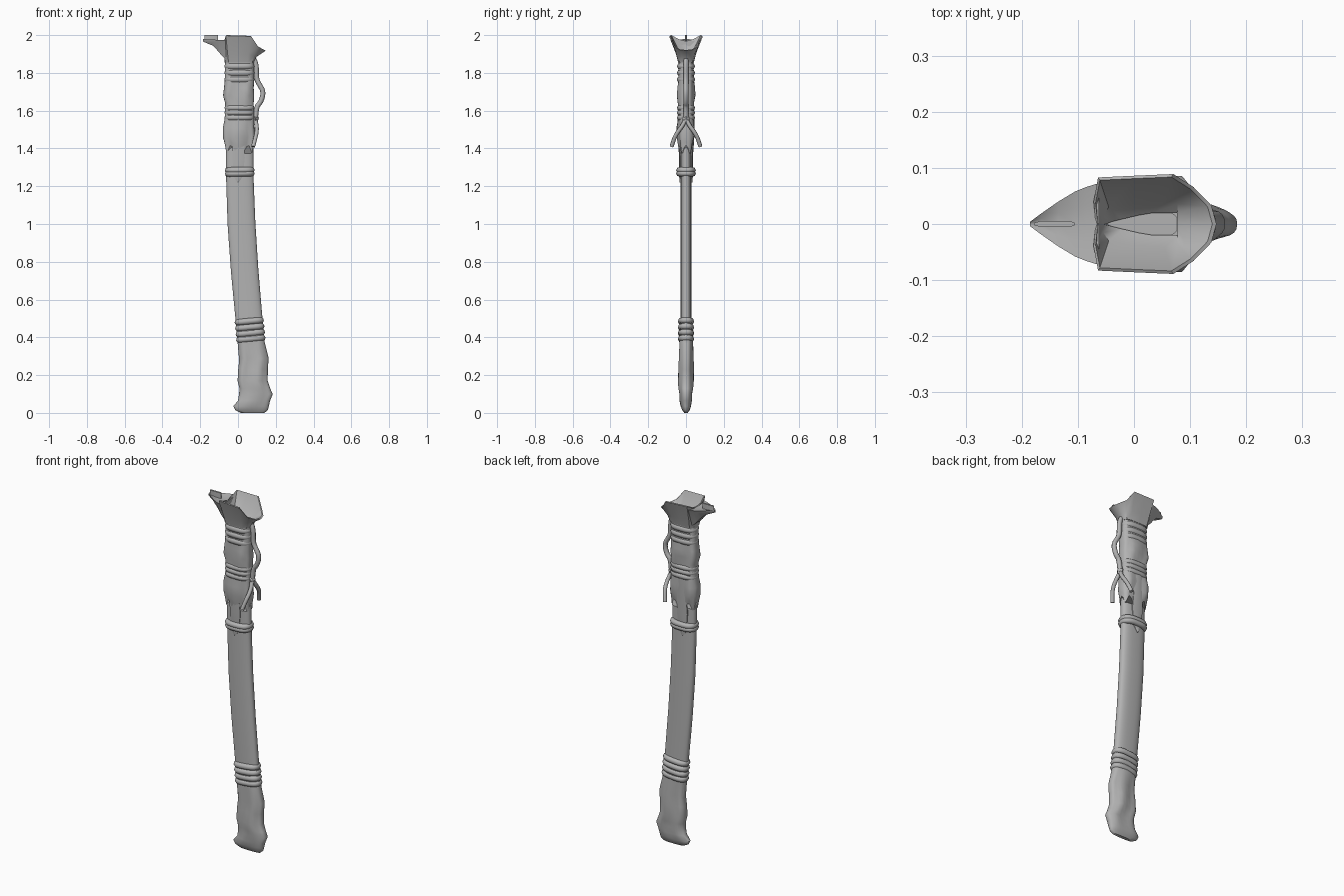
import bpy, bmesh, math

grey = bpy.data.materials.new("worn_grey")
grey.diffuse_color = (0.45, 0.45, 0.45, 1)


def finish(ob, angle=40):
    ob.data.materials.append(grey)
    bpy.ops.object.select_all(action='DESELECT')
    ob.select_set(True)
    bpy.context.view_layer.objects.active = ob
    if ob.type == 'CURVE':
        bpy.ops.object.convert(target='MESH')
    bpy.ops.object.shade_smooth_by_angle(angle=math.radians(angle))
    return ob


def loft(name, rings, angle=40):
    """Skin a list of equal-length point rings and cap both ends."""
    bm = bmesh.new()
    vs = [[bm.verts.new(p) for p in r] for r in rings]
    n = len(vs[0])
    for a, b in zip(vs, vs[1:]):
        for i in range(n):
            j = (i + 1) % n
            bm.faces.new((a[i], a[j], b[j], b[i]))
    bm.faces.new(vs[0])
    bm.faces.new(vs[-1])
    bmesh.ops.recalc_face_normals(bm, faces=bm.faces)
    me = bpy.data.meshes.new(name)
    bm.to_mesh(me)
    bm.free()
    ob = bpy.data.objects.new(name, me)
    bpy.context.collection.objects.link(ob)
    return finish(ob, angle)


def tube(name, pts, r, cyclic=False, smooth_path=False):
    """Round cord along a path."""
    cu = bpy.data.curves.new(name, 'CURVE')
    cu.dimensions = '3D'
    cu.bevel_depth = r
    cu.bevel_resolution = 2
    cu.use_fill_caps = True
    sp = cu.splines.new('NURBS' if smooth_path else 'POLY')
    sp.points.add(len(pts) - 1)
    for p, co in zip(sp.points, pts):
        p.co = (*co, 1)
    sp.use_cyclic_u = cyclic
    if smooth_path:
        sp.use_endpoint_u = True
        sp.order_u = 3
        sp.resolution_u = 6
    ob = bpy.data.objects.new(name, cu)
    bpy.context.collection.objects.link(ob)
    return finish(ob, 60)


def oval(xl, xr, hy, z, tilt=0.0, n=32, p=3.0, fold=0.0, phase=0.0, jag=0.0):
    """Flattened oval ring, optionally creased by folds."""
    cx, hx = (xl + xr) / 2, (xr - xl) / 2
    pts = []
    for i in range(n):
        a = 2 * math.pi * i / n
        c, s = math.cos(a), math.sin(a)
        f = 1 + fold * math.sin(5 * a + phase) * abs(s)
        x = hx * math.copysign(abs(c) ** (2 / p), c)
        y = hy * f * math.copysign(abs(s) ** (2 / p), s)
        pts.append((cx + x, y, z + tilt * x + jag * math.cos(6 * a)))
    return pts


# z, left x, right x of the curved sheath
LINE = [(0.2, 0.012, 0.155), (0.3, 0.005, 0.148), (0.5, -0.013, 0.129),
        (0.75, -0.037, 0.108), (1.0, -0.055, 0.092), (1.25, -0.063, 0.082),
        (1.5, -0.066, 0.081), (1.9, -0.065, 0.08)]


def edges(z):
    for (z0, a0, b0), (z1, a1, b1) in zip(LINE, LINE[1:]):
        if z <= z1:
            t = (z - z0) / (z1 - z0)
            return a0 + (a1 - a0) * t, b0 + (b1 - b0) * t
    return LINE[-1][1:]


def lean(z):
    return (sum(edges(z - 0.05)) - sum(edges(z + 0.05))) / 0.2


# sheath body
loft("sheath", [oval(*edges(z), 0.028, z, lean(z), p=2.6)
                for z in [0.28 + i * 0.08 for i in range(21)]])


# wound cord bands
def band(name, zs, r, hy):
    for i, z in enumerate(zs):
        xl, xr = edges(z)
        tube(f"{name}_{i + 1}", oval(xl + r * 0.6, xr - r * 0.6, hy - r, z, lean(z), p=2.8),
             r, cyclic=True)


band("upper_band", (1.835, 1.80, 1.765), 0.019, 0.048)
band("middle_band", (1.615, 1.59, 1.563), 0.016, 0.048)
band("ring_band", (1.285, 1.267), 0.016, 0.052)
band("lower_band", (0.485, 0.453, 0.422, 0.392), 0.017, 0.043)

# creased cloth wraps: z, left, right, half thickness, fold, phase
upper = [(1.86, -.068, .083, .040, 0, 0), (1.76, -.070, .085, .041, .03, 0),
         (1.72, -.074, .083, .044, .12, 0.5), (1.68, -.079, .086, .045, .14, 1.4),
         (1.64, -.068, .083, .041, .08, 2), (1.56, -.070, .085, .040, .05, 2.4),
         (1.51, -.080, .086, .045, .12, 3), (1.46, -.080, .090, .043, .16, 3.4),
         (1.425, -.072, .084, .038, .12, 3.8), (1.395, -.066, .082, .033, .1, 4)]
loft("upper_cloth", [oval(a, b, h, z, fold=f, phase=p, jag=0.022 if z < 1.4 else 0.01 * (z < 1.45))
                     for z, a, b, h, f, p in upper], 50)
tip = [(.44, -.003, .132, .034, 0, 0), (.37, .000, .142, .036, .05, 0),
       (.29, .008, .162, .036, .15, .6), (.23, .001, .158, .037, .18, 1.2),
       (.17, -.002, .157, .038, .16, 1.8), (.13, .008, .170, .036, .14, 2.4),
       (.10, .006, .184, .032, .1, 2.8), (.065, .000, .170, .032, .08, 3.2),
       (.035, -.025, .163, .027, .05, 3.6), (.015, -.015, .158, .020, 0, 0),
       (.000, .015, .140, .009, 0, 0)]
loft("tip_wrap", [oval(a, b, h, z, p=2.5, fold=f, phase=p) for z, a, b, h, f, p in tip], 50)

# hanging pointed straps on both faces
for name, s in (("front_strap", -1), ("back_strap", 1)):
    rows = [(1.56, -.022, .025, .044), (1.44, -.027, .032, .043), (1.35, -.030, .036, .036),
            (1.25, -.022, .024, .036), (1.22, -.003, .003, .034)]
    loft(name, [[(a, s * .02, z), (b, s * .02, z), (b, s * (h - .005), z),
                 ((a + b) / 2, s * h, z), (a, s * (h - .005), z)] for z, a, b, h in rows], 35)


# flared mouth: half outlines from the right lip round to the left wall
def mirrored(half):
    return half + [(x, -y, z) for x, y, z in reversed(half[1:-1])]


base = [(.084, 0, 1.855), (.082, .02, 1.855), (.076, .034, 1.855), (.05, .041, 1.855),
        (.0, .042, 1.855), (-.05, .040, 1.855), (-.067, .025, 1.855), (-.070, 0, 1.855)]
neck = [(.098, 0, 1.885), (.096, .022, 1.885), (.086, .042, 1.89), (.055, .052, 1.90),
        (.0, .053, 1.90), (-.055, .052, 1.90), (-.072, .03, 1.89), (-.074, 0, 1.89)]
rim = [(.147, 0, 1.918), (.138, .033, 1.922), (.106, .066, 1.94), (.07, .089, 1.993),
       (.0, .086, 1.995), (-.064, .083, 1.997), (-.072, .04, 1.975), (-.068, 0, 1.965)]
inner = [(x * .95, y * .94, z + .003) for x, y, z in rim]
floor = [(.090, 0, 1.893), (.085, .022, 1.893), (.078, .036, 1.895), (.055, .042, 1.905),
         (.0, .036, 1.905), (-.045, .030, 1.905), (-.055, .015, 1.91), (-.057, 0, 1.91)]
slot = [(.077, 0, 1.885), (.077, .010, 1.885), (.077, .020, 1.885), (.035, .020, 1.885),
        (.01, .016, 1.885), (-.02, .009, 1.885), (-.04, .004, 1.885), (-.05, 0, 1.885)]
pit = [(x, y, 1.87) for x, y, z in slot]
loft("mouth", [mirrored(r) for r in (base, neck, rim, inner, floor, slot, pit)], 35)

# pointed spout on the left: x, half width, top z, bottom z
spout = [(-.185, .004, 1.980, 1.966), (-.165, .019, 1.978, 1.957), (-.135, .040, 1.976, 1.945),
         (-.105, .058, 1.975, 1.915), (-.085, .066, 1.974, 1.89), (-.062, .073, 1.974, 1.868)]
loft("spout", [[(x, w, t), (x, w * .5, t - .005), (x, 0, t - .007), (x, -w * .5, t - .005),
                (x, -w, t), (x, -w * .9, t - .012), (x, -w * .45, b), (x, w * .45, b),
                (x, w * .9, t - .012)] for x, w, t, b in spout], 40)

# thin upright rib on the spout
loft("spout_rib", [[(x, -w, 1.965), (x, w, 1.965), (x, w, 2), (x, -w, 2)]
                   for x, w in ((-.178, .002), (-.168, .005), (-.115, .005), (-.106, .003))], 30)

# side cord: loop and two splayed tails
tube("side_cord", [(.085, 0, 1.87), (.098, 0, 1.85), (.097, 0, 1.77), (.112, 0, 1.74),
                   (.136, 0, 1.70), (.122, 0, 1.645), (.095, 0, 1.62), (.092, 0, 1.54)],
     .013, smooth_path=True)
tube("cord_knot", [(.085, -.012, 1.555), (.098, 0, 1.56), (.085, .012, 1.555)], .013)
for name, s in (("front_tail", -1), ("back_tail", 1)):
    tube(name, [(.088, 0, 1.56), (.098, s * .012, 1.53), (.100, s * .042, 1.49),
                (.092, s * .063, 1.455), (.080, s * .076, 1.41)], .011, smooth_path=True)
